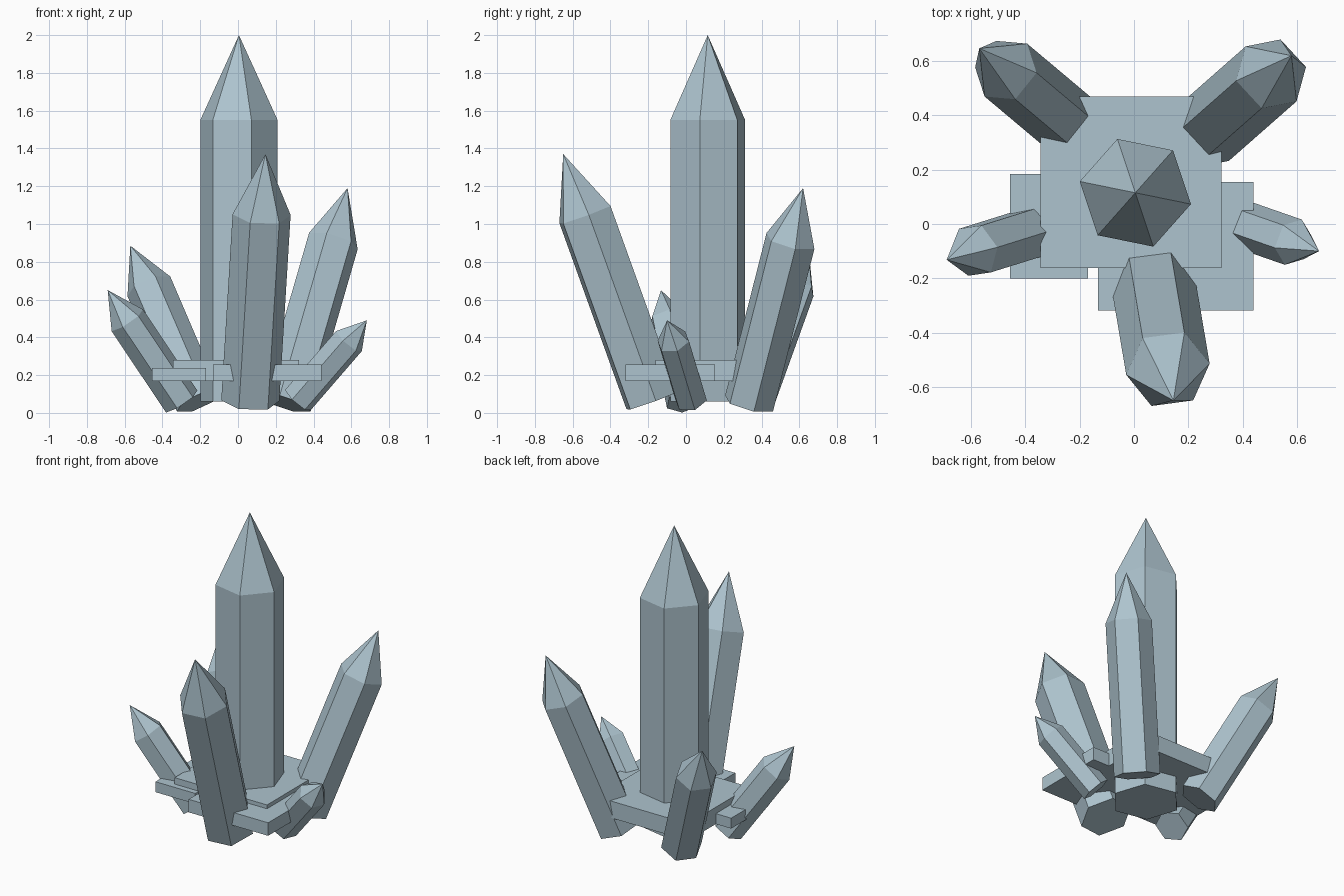
import bpy, bmesh, math
from mathutils import Vector

if "Cube" in bpy.data.objects:
    bpy.data.objects.remove(bpy.data.objects["Cube"])

stone = bpy.data.materials.new("pale blue crystal")
stone.diffuse_color = (0.42, 0.55, 0.62, 1.0)
stone.use_nodes = True
stone.node_tree.nodes["Principled BSDF"].inputs["Base Color"].default_value = stone.diffuse_color


def add_object(name, bm):
    bmesh.ops.recalc_face_normals(bm, faces=bm.faces)
    mesh = bpy.data.meshes.new(name)
    bm.to_mesh(mesh)
    bm.free()
    mesh.materials.append(stone)
    obj = bpy.data.objects.new(name, mesh)
    bpy.context.collection.objects.link(obj)
    return obj


def crystal(name, base, shoulder, apex, radius, corner):
    """Six-sided column with a pointed tip; corner points towards one edge."""
    base, shoulder, apex = Vector(base), Vector(shoulder), Vector(apex)
    axis = (shoulder - base).normalized()
    u = Vector(corner)
    u = (u - axis * u.dot(axis)).normalized()
    v = axis.cross(u)
    bm = bmesh.new()

    def ring(centre):
        return [bm.verts.new(centre + radius * (u * math.cos(i * math.pi / 3)
                                                + v * math.sin(i * math.pi / 3)))
                for i in range(6)]

    low, high = ring(base), ring(shoulder)
    tip = bm.verts.new(apex)
    for i in range(6):
        j = (i + 1) % 6
        bm.faces.new((low[i], low[j], high[j], high[i]))
        bm.faces.new((high[i], high[j], tip))
    bm.faces.new(low[::-1])
    return add_object(name, bm)


def slab(name, x, y, z):
    """Box from min/max pairs."""
    bm = bmesh.new()
    bmesh.ops.create_cube(bm, size=1)
    for vert in bm.verts:
        vert.co = [sum(r) / 2 + c * (r[1] - r[0]) for r, c in zip((x, y, z), vert.co)]
    return add_object(name, bm)


# Upright central crystal
crystal("main_crystal", (0.005, 0.115, 0.06), (0.005, 0.115, 1.55),
        (0.005, 0.115, 2.0), 0.209, (0.98, -0.20, 0))

# Leaning crystals around it
crystal("front_crystal", (0.065, -0.18, 0.065), (0.125, -0.535, 1.05),
        (0.145, -0.65, 1.37), 0.155, (0.154, 0.02, 0))
crystal("back_right_crystal", (0.256, 0.334, 0.05), (0.505, 0.553, 0.91),
        (0.58, 0.62, 1.19), 0.138, (-0.188, 0.202, 0))
crystal("back_left_crystal", (-0.21, 0.347, 0.06), (-0.472, 0.567, 0.67),
        (-0.57, 0.647, 0.885), 0.125, (0.155, 0.195, 0))
crystal("left_crystal", (-0.298, -0.008, 0.06), (-0.586, -0.098, 0.49),
        (-0.69, -0.132, 0.65), 0.102, (-0.12, 0.161, -0.043))
crystal("right_crystal", (0.317, 0.027, 0.068), (0.587, -0.067, 0.38),
        (0.682, -0.10, 0.49), 0.089, (0.066, 0.165, 0))

# Overlapping rock slabs at the foot
slab("large_slab", (-0.345, 0.323), (-0.162, 0.47), (0.17, 0.28))
slab("front_right_slab", (-0.133, 0.441), (-0.319, 0.154), (0.17, 0.255))
slab("left_slab", (-0.456, -0.169), (-0.20, 0.185), (0.17, 0.238))
